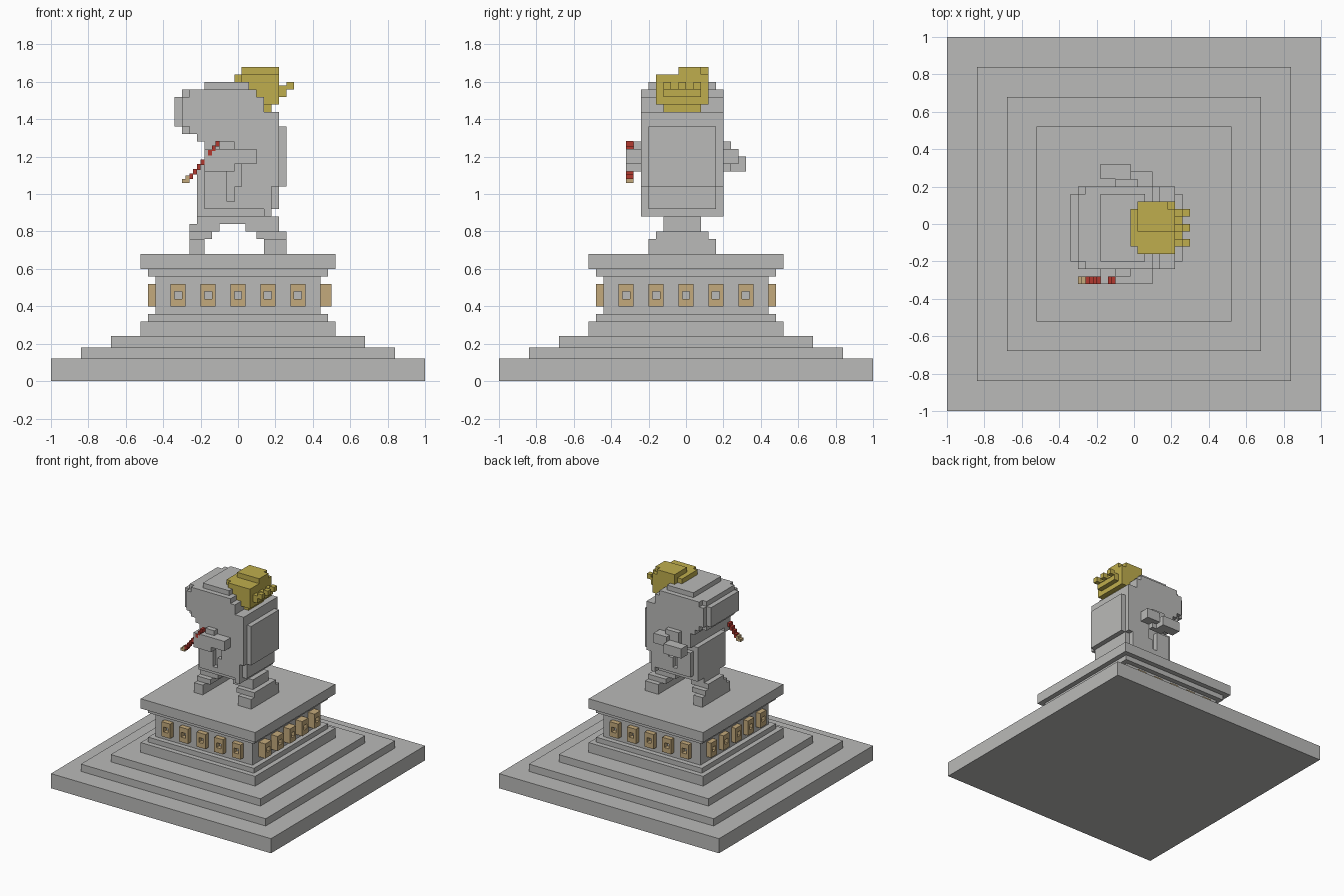
import bpy, bmesh, math
from mathutils import Matrix, Vector

if "Cube" in bpy.data.objects:
    bpy.data.objects.remove(bpy.data.objects["Cube"])


def material(name, rgb):
    m = bpy.data.materials.new(name)
    m.diffuse_color = (*rgb, 1)
    m.use_nodes = True
    m.node_tree.nodes["Principled BSDF"].inputs["Base Color"].default_value = m.diffuse_color
    return m


STONE = material("grey stone", (0.49, 0.49, 0.48))
GOLD = material("gold", (0.52, 0.42, 0.075))
TAN = material("tan", (0.55, 0.40, 0.20))
RED = material("red", (0.45, 0.04, 0.028))


def finish(name, bm, mat):
    bmesh.ops.recalc_face_normals(bm, faces=bm.faces)
    mesh = bpy.data.meshes.new(name)
    bm.to_mesh(mesh)
    bm.free()
    mesh.materials.append(mat)
    ob = bpy.data.objects.new(name, mesh)
    bpy.context.collection.objects.link(ob)
    return ob


def boxes(name, mat, items):
    """Each item is x0, x1, y0, y1, z0, z1."""
    bm = bmesh.new()
    for x0, x1, y0, y1, z0, z1 in items:
        m = Matrix.Translation(((x0 + x1) / 2, (y0 + y1) / 2, (z0 + z1) / 2))
        m = m @ Matrix.Diagonal((x1 - x0, y1 - y0, z1 - z0, 1))
        bmesh.ops.create_cube(bm, size=1, matrix=m)
    return finish(name, bm, mat)


def stepped(name, mat, y0, y1, z, rows):
    """Stepped side profile: rows of (top z, left x, right x) from z up."""
    left, right = [], []
    for top, a, b in rows:
        left += [(a, z), (a, top)]
        right += [(b, z), (b, top)]
        z = top
    bm = bmesh.new()
    face = bm.faces.new([bm.verts.new((x, y0, h)) for x, h in right + left[::-1]])
    new = bmesh.ops.extrude_face_region(bm, geom=[face])["geom"]
    bmesh.ops.translate(bm, vec=(0, y1 - y0, 0),
                        verts=[v for v in new if isinstance(v, bmesh.types.BMVert)])
    bmesh.ops.remove_doubles(bm, verts=bm.verts, dist=1e-5)
    return finish(name, bm, mat)


# Square steps and pedestal
z = 0
tiers = []
for half, top in ((1, .12), (.84, .18), (.68, .24), (.52, .32),
                  (.48, .36), (.44, .56), (.48, .60), (.52, .68)):
    tiers.append((-half, half, -half, half, z, top))
    z = top
boxes("stepped_pedestal", STONE, tiers)

# Square frames, five on each pedestal side
for side, depth in enumerate((.48, .50, .48, .48)):
    frames = []
    for i in range(-2, 3):
        c = i * .16
        frames += [(c - .04, c - .02, -depth, -.44, .40, .52),
                   (c + .02, c + .04, -depth, -.44, .40, .52),
                   (c - .02, c + .02, -depth, -.44, .40, .44),
                   (c - .02, c + .02, -depth, -.44, .48, .52)]
    ob = boxes("pedestal_frames", TAN, frames)
    ob.data.transform(Matrix.Rotation(side * math.pi / 2, 4, 'Z'))

# Feet and legs
for name, rows in (
    ("left_leg", ((-.26, -.18, -.20, .16, .68, .76),
                  (-.26, -.14, -.16, .12, .76, .80),
                  (-.26, -.10, -.12, .08, .80, .84))),
    ("right_leg", ((.14, .26, -.20, .16, .68, .76),
                   (.10, .26, -.16, .12, .76, .80),
                   (.04, .22, -.12, .08, .80, .84)))):
    boxes(name, STONE, rows)
boxes("hips", STONE, [(-.22, -.10, -.12, .08, .84, .88), (-.10, .22, -.12, .08, .84, .88)])

# Body core with overhanging top
stepped("body", STONE, -.20, .16, .88, (
    (.92, -.22, .18), (1.16, -.22, .22), (1.28, -.18, .22), (1.32, -.22, .22),
    (1.36, -.30, .22), (1.44, -.34, .22), (1.48, -.34, .14), (1.52, -.34, .14),
    (1.56, -.30, .10), (1.60, -.18, .06)))
boxes("rear_slab", STONE, [(.22, .26, -.20, .16, 1.04, 1.36)])

# Robe layers on both sides of the body
for name, y0, y1 in (("front_robe", -.24, -.20), ("back_robe", .16, .20)):
    stepped(name, STONE, y0, y1, .92, (
        (.96, -.06, .14), (1.04, -.02, .18), (1.16, .02, .22), (1.28, -.18, .22),
        (1.32, -.22, .22), (1.36, -.26, .22), (1.44, -.30, .22), (1.52, -.30, .14),
        (1.56, -.26, .10)))
    boxes(name + "_hem", STONE, [(.14, .18, y0, y1, .88, .96),
                                 (-.18, -.06, y0, y1, .92, 1.12)])

# Arms
boxes("front_arm", STONE, [(-.02, .10, -.32, -.24, 1.16, 1.24),
                           (-.18, -.02, -.32, -.24, 1.12, 1.24),
                           (-.10, -.02, -.28, -.24, 1.24, 1.28)])
boxes("back_arm", STONE, [(-.02, .10, .20, .28, 1.16, 1.24),
                          (-.18, -.02, .24, .32, 1.12, 1.20),
                          (-.10, .02, .20, .24, 1.12, 1.28)])

# Diagonal rod with a tan tip, gripped by the front hand
rod = []
for i in range(8):
    if i != 4:
        x, h = -.26 + .02 * i, 1.08 + .025 * i
        rod.append((x, x + .02, -.322, -.28, h, h + .03))
boxes("rod", RED, rod)
boxes("rod_tip", TAN, [(-.30, -.26, -.32, -.28, 1.06, 1.08),
                       (-.28, -.26, -.32, -.28, 1.08, 1.10)])

# Gold head and its toothed jaw
boxes("head", GOLD, [
    (.02, .22, -.04, .08, 1.64, 1.68), (.02, .18, .08, .12, 1.64, 1.68),
    (-.02, .02, -.12, .08, 1.60, 1.64), (.02, .22, -.16, .12, 1.60, 1.64),
    (.06, .22, -.16, .12, 1.56, 1.60), (.10, .22, -.16, .12, 1.52, 1.56),
    (.14, .22, -.16, .12, 1.48, 1.52), (.14, .18, -.12, .08, 1.44, 1.48)])
boxes("jaw", GOLD, [(.22, .26, -.12, .08, 1.52, 1.56)]
      + [(.26, .30, y, y + .04, 1.56, 1.60) for y in (-.12, -.04, .04)]
      + [(.22, .26, y, y + .04, 1.54, 1.58) for y in (-.12, -.04, .04)])
